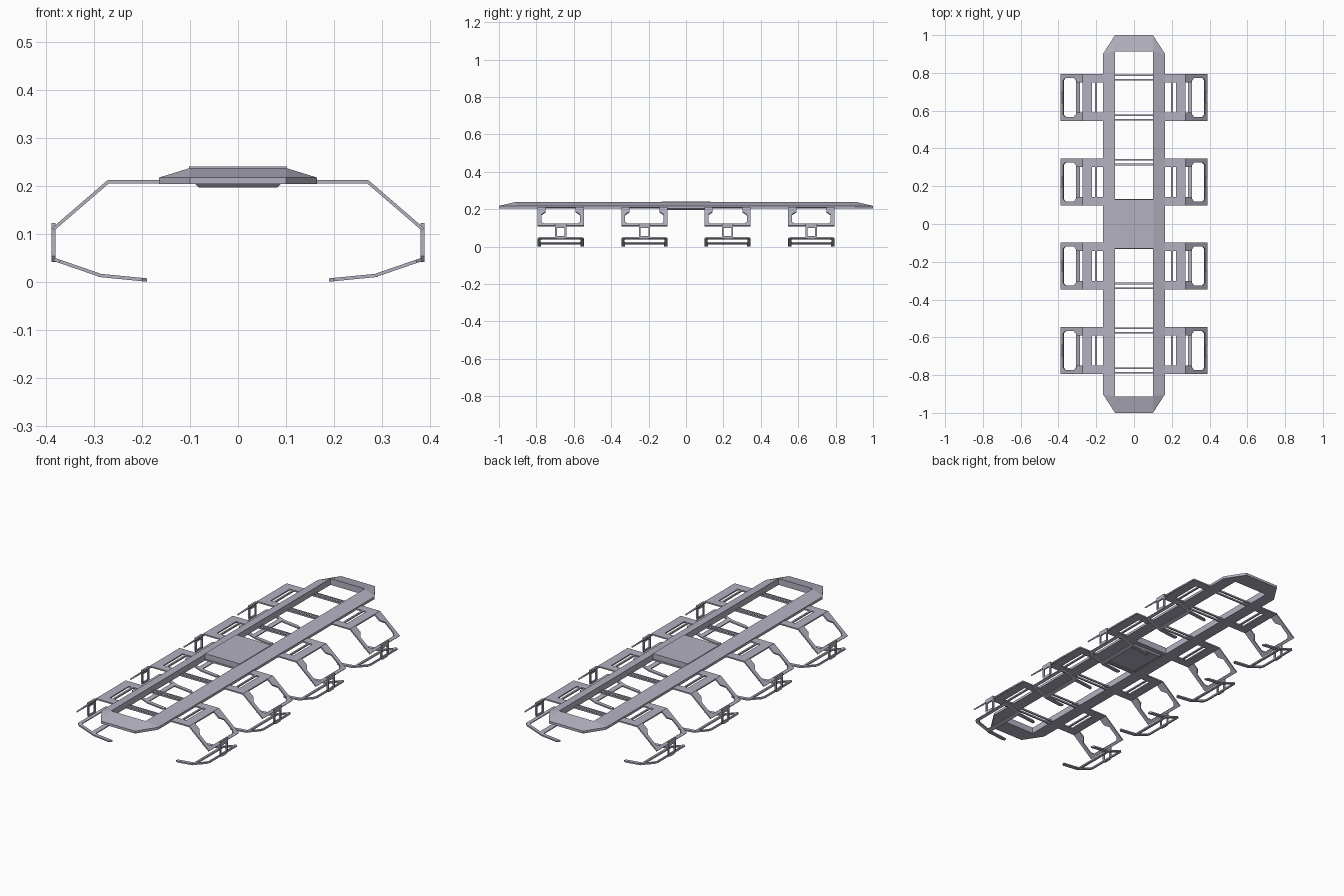
import bpy, bmesh
from mathutils import Vector

cube = bpy.data.objects.get("Cube")
if cube:
    bpy.data.objects.remove(cube, do_unlink=True)

COLOR = (0.45, 0.44, 0.53, 1)
metal = bpy.data.materials.new("lavender_grey_metal")
metal.use_nodes = True
metal.diffuse_color = COLOR
metal.node_tree.nodes["Principled BSDF"].inputs["Base Color"].default_value = COLOR


def add_object(name, mesh, mirror=None, location=(0, 0, 0)):
    ob = bpy.data.objects.new(name, mesh)
    ob.location = location
    bpy.context.collection.objects.link(ob)
    if mirror:
        mod = ob.modifiers.new("mirror", "MIRROR")
        mod.use_axis = mirror
    return ob


def finish(bm, name):
    bmesh.ops.remove_doubles(bm, verts=bm.verts, dist=1e-5)
    bmesh.ops.recalc_face_normals(bm, faces=bm.faces)
    mesh = bpy.data.meshes.new(name)
    bm.to_mesh(mesh)
    bm.free()
    mesh.materials.append(metal)
    return mesh


def stack(name, loops, ring=False):
    """Skin a stack of equal-length loops, capped or closed into a ring."""
    bm = bmesh.new()
    rows = [[bm.verts.new(p) for p in loop] for loop in loops]
    n = len(rows[0])
    pairs = list(zip(rows, rows[1:]))
    if ring:
        pairs.append((rows[-1], rows[0]))
    else:
        bm.faces.new(rows[0])
        bm.faces.new(rows[-1])
    for a, b in pairs:
        for i in range(n):
            j = (i + 1) % n
            bm.faces.new((a[i], a[j], b[j], b[i]))
    bmesh.ops.dissolve_degenerate(bm, edges=bm.edges, dist=1e-5)
    return finish(bm, name)


def sheet(name, start, end, outlines, thick):
    """Flat plates on the slope start-end (x, z); outlines are (fraction, y)."""
    a, b = Vector((start[0], 0, start[1])), Vector((end[0], 0, end[1]))
    normal = (b - a).cross(Vector((0, 1, 0))).normalized() * thick
    bm = bmesh.new()
    for outline in outlines:
        verts = [bm.verts.new(a.lerp(b, t) + Vector((0, y, 0)) - normal / 2)
                 for t, y in outline]
        face = bm.faces.new(verts)
        out = bmesh.ops.extrude_face_region(bm, geom=[face], use_keep_orig=True)
        moved = [g for g in out["geom"] if isinstance(g, bmesh.types.BMVert)]
        bmesh.ops.translate(bm, verts=moved, vec=normal)
    return finish(bm, name)


def strip(t0, t1, y0, y1):
    return [(t0, y0), (t1, y0), (t1, y1), (t0, y1)]


def rect(x, y, z):
    return [(x, y, z), (-x, y, z), (-x, -y, z), (x, -y, z)]


# Spine: long eight-sided ring, sloping up to a rectangular opening
corner = [(0.165, 0.9), (0.1, 1.0)]
outer = (corner + [(-x, y) for x, y in corner[::-1]]
         + [(-x, -y) for x, y in corner] + [(x, -y) for x, y in corner[::-1]])
inner = [(0.1 if x > 0 else -0.1, 0.913 if y > 0 else -0.913) for x, y in outer]
add_object("spine_frame", stack("spine_frame", [
    [(x, y, 0.205) for x, y in outer],
    [(x, y, 0.218) for x, y in outer],
    [(x, y, 0.238) for x, y in inner],
    [(x, y, 0.205) for x, y in inner]], ring=True))

# Centre deck with a shallow pan beneath
add_object("centre_deck", stack("centre_deck", [
    rect(0.102, 0.13, 0.206), rect(0.102, 0.13, 0.241)]))
add_object("deck_pan", stack("deck_pan", [
    rect(0.082, 0.1, 0.197), rect(0.092, 0.11, 0.207)]))

# Limb parts, each drawn as its rear half and mirrored
W = 0.124
limb_parts = [
    sheet("shoulder_plate", (0.155, 0.209), (0.272, 0.209), [
        strip(0, 1, 0.08, W),
        strip(0.58, 1, 0, 0.08),
        strip(0.36, 0.44, 0, 0.08)], 0.007),
    sheet("upper_arm_frame", (0.27, 0.21), (0.386, 0.11), [[
        (0, W), (1, W), (1, 0), (0.9, 0), (0.9, 0.09), (0.8, 0.103),
        (0.4, 0.103), (0.25, 0.08), (0, 0.08)]], 0.007),
    sheet("ankle_bracket", (0.385, 0.123), (0.385, 0.042), [[
        (0, 0), (0, 0.03), (0.85, 0.03), (1, 0.02), (1, 0), (0.82, 0),
        (0.82, 0.021), (0.28, 0.021), (0.28, 0)]], 0.008),
    sheet("foot_frame", (0.384, 0.047), (0.288, 0.014), [
        [(0, 0), (0, 0.112), (0.12, W), (1, W), (1, 0.107),
         (0.25, 0.107), (0.14, 0.097), (0.14, 0)],
        strip(0.8, 1, 0, 0.107)], 0.007),
    sheet("foot_toe", (0.292, 0.014), (0.19, 0.004), [[
        (0, W), (0.9, W), (1, 0.116), (1, 0.105), (0, 0.105)]], 0.007),
]
cross_bar = stack("cross_bar", [rect(0.102, 0.004, 0.205), rect(0.102, 0.004, 0.213)])

# Four limb stations along the spine, each with paired cross bars
for n, y in enumerate((-0.67, -0.222, 0.222, 0.67), 1):
    for mesh in limb_parts:
        add_object(f"{mesh.name}_{n}", mesh, (True, True, False), (0, y, 0))
    for k, offset in enumerate((-0.117, -0.093, 0.093, 0.117), 1):
        add_object(f"cross_bar_{n}_{k}", cross_bar, None, (0, y + offset, 0))
